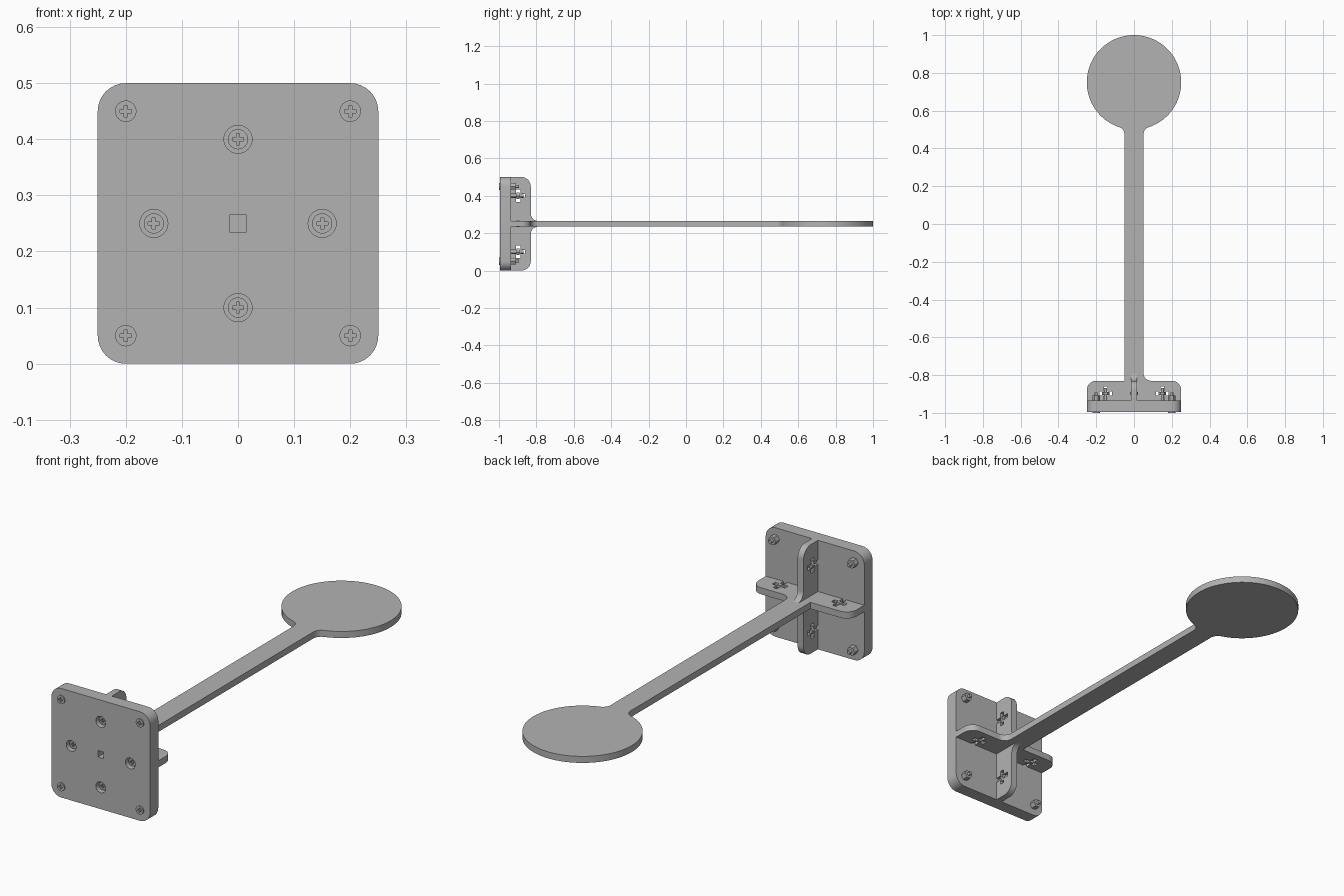
import bpy, bmesh
from math import sin, cos, pi, atan2, sqrt
from mathutils import Vector

if "Cube" in bpy.data.objects:
    bpy.data.objects.remove(bpy.data.objects["Cube"], do_unlink=True)

grey = bpy.data.materials.new("plain grey")
grey.use_nodes = True
grey.diffuse_color = (0.45, 0.45, 0.45, 1)
grey.node_tree.nodes["Principled BSDF"].inputs["Base Color"].default_value = (0.45, 0.45, 0.45, 1)

MID = 0.25                       # height of the arm's centre line
HALF = 0.015                     # half thickness of the arm and ribs
FRONT, BACK, LIP = -0.995, -0.935, -0.83   # plate front, plate back, rib edge


def arc(cx, cy, r, a, b, n):
    return [(cx + r * cos(a + (b - a) * i / n), cy + r * sin(a + (b - a) * i / n))
            for i in range(n + 1)]


def rounded(corners, n=8):
    """Outline from (u, v) or (u, v, radius) right-angled corners."""
    out = []
    for i, c in enumerate(corners):
        p = Vector(c[:2])
        if len(c) == 2:
            out.append(tuple(p))
            continue
        r = c[2]
        a = (Vector(corners[i - 1][:2]) - p).normalized()
        b = (Vector(corners[(i + 1) % len(corners)][:2]) - p).normalized()
        centre = p + (a + b) * r
        for k in range(n + 1):
            t = pi / 2 * k / n
            out.append(tuple(centre - b * r * cos(t) - a * r * sin(t)))
    return out


def prism(bm, outline, axis, lo, hi):
    """Extrude an outline along x (y,z points), y (x,z points) or z (x,y points)."""
    place = {"x": lambda u, v, d: (d, u, v),
             "y": lambda u, v, d: (u, d, v),
             "z": lambda u, v, d: (u, v, d)}[axis]
    a = [bm.verts.new(place(u, v, lo)) for u, v in outline]
    b = [bm.verts.new(place(u, v, hi)) for u, v in outline]
    bm.faces.new(a)
    bm.faces.new(b[::-1])
    for i in range(len(a)):
        j = (i + 1) % len(a)
        bm.faces.new((a[i], b[i], b[j], a[j]))


def make(name, *solids, cutter=None):
    bm = bmesh.new()
    for s in solids:
        prism(bm, *s)
    bmesh.ops.recalc_face_normals(bm, faces=bm.faces)
    mesh = bpy.data.meshes.new(name)
    bm.to_mesh(mesh)
    bm.free()
    mesh.materials.append(grey)
    ob = bpy.data.objects.new(name, mesh)
    bpy.context.collection.objects.link(ob)
    bpy.ops.object.select_all(action="DESELECT")
    ob.select_set(True)
    bpy.context.view_layer.objects.active = ob
    if cutter:
        mod = ob.modifiers.new("cut", "BOOLEAN")
        mod.operation, mod.solver, mod.object = "DIFFERENCE", "EXACT", cutter
        bpy.ops.object.modifier_apply(modifier="cut")
        bpy.data.objects.remove(cutter, do_unlink=True)
    bpy.ops.object.shade_smooth_by_angle(angle=pi / 6)
    return ob


def disc(x, z, r, n=32):
    return arc(x, z, r, 0, 2 * pi * (n - 1) / n, n - 1)


def box(x, z, w, h):
    return [(x - w, z - h), (x + w, z - h), (x + w, z + h), (x - w, z + h)]


def plus(x, z, long=0.01, thin=0.003):
    quarter = [(long, -thin), (long, thin), (thin, thin)]
    pts = []
    for _ in range(4):
        pts += [(x + u, z + v) for u, v in quarter]
        quarter = [(-v, u) for u, v in quarter]
    return pts


def notch(c):
    """Cross-shaped bolt and nut slot, open toward the plate."""
    s, w, y1, y2, y3 = 0.01, 0.033, -0.908, -0.886, -0.86
    half = [(s, BACK), (s, y1), (w, y1), (w, y2), (s, y2), (s, y3)]
    return [(c - a, y) for a, y in half] + [(c + a, y) for a, y in half[::-1]]


inner = [(0.15, MID), (-0.15, MID), (0, 0.4), (0, 0.1)]
corners = [(x, z) for x in (-0.2, 0.2) for z in (0.05, 0.45)]

# Mounting plate with four counterbores and a central square hole
cut = make("plate_cutter",
           *[(disc(x, z, 0.025), "y", FRONT - 0.05, FRONT + 0.03) for x, z in inner],
           (box(0, MID, HALF, HALF), "y", FRONT - 0.05, BACK + 0.02))
cut.hide_render = True
make("mounting_plate",
     (rounded([(-0.25, 0, 0.05), (0.25, 0, 0.05), (0.25, 0.5, 0.05), (-0.25, 0.5, 0.05)]),
      "y", FRONT, BACK), cutter=cut)

# Flat arm: slotted flange, shaft and round paddle cut from one sheet
ARM, R, CY, F = 0.05, 0.25, 0.75, 0.04
dy = sqrt((R + F) ** 2 - (ARM + F) ** 2)
lean = atan2(dy, ARM + F)
neck = arc(ARM + F, CY - dy, F, pi, pi - lean, 8)
outline = rounded([(0.25, BACK), (0.25, LIP, 0.05), (ARM, LIP, 0.04),
                   (ARM, 0)])[:-1]
outline += neck + arc(0, CY, R, -lean, pi + lean, 72)[1:-1]
outline += [(-x, y) for x, y in neck[::-1]]
outline += rounded([(-ARM, 0), (-ARM, LIP), (-0.25, LIP, 0.05), (-0.25, BACK)])[1:]
outline += notch(-0.15) + notch(0.15)
make("arm_and_paddle", (outline, "z", MID - HALF, MID + HALF))

# Upright ribs above and below the arm, filleted into it
face = MID + HALF
upper = rounded([(BACK, 0.5), (LIP, 0.5, 0.05), (LIP, face, 0.04), (-0.78, face),
                 (-0.78, MID), (BACK, MID)])
upper += [(y, z) for z, y in notch(0.4)]
make("upper_rib", (upper, "x", -HALF, HALF))
make("lower_rib", ([(y, 0.5 - z) for y, z in upper], "x", -HALF, HALF))


# Cross-head screws with nuts
def screw(name, x, z, head_r, front, thick, tip):
    c = make(name + "_cutter", (plus(x, z), "y", front - 0.01, front + 0.007))
    c.hide_render = True
    make(name + "_head", (disc(x, z, head_r), "y", front, front + thick), cutter=c)
    make(name + "_shank", (disc(x, z, 0.008, 16), "y", front + thick - 0.002, tip))


for i, (x, z) in enumerate(corners):
    screw(f"corner_screw_{i + 1}", x, z, 0.019, -1, 0.012, -0.893)
    make(f"corner_nut_{i + 1}", (disc(x, z, 0.02, 6), "y", BACK - 0.002, -0.908))

for i, (x, z) in enumerate(inner):
    screw(f"rib_screw_{i + 1}", x, z, 0.018, FRONT + 0.014, 0.018, -0.868)
    make(f"rib_nut_{i + 1}", (disc(x, z, 0.02, 6), "y", -0.905, -0.889))
